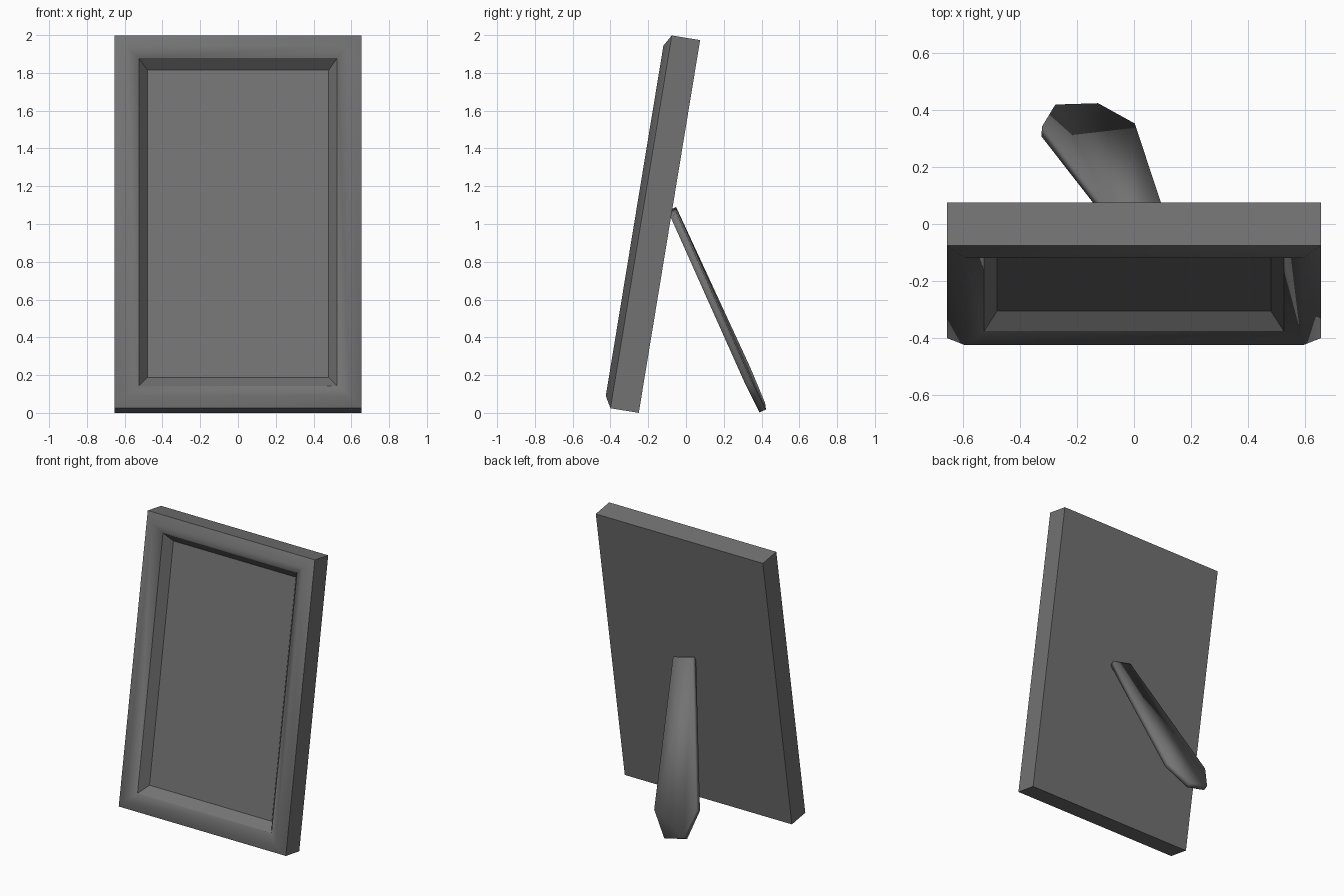
import bpy, bmesh
from math import atan2, radians
from mathutils import Matrix, Vector

if "Cube" in bpy.data.objects:
    bpy.data.objects.remove(bpy.data.objects["Cube"])

grey = bpy.data.materials.new("dark_grey")
grey.diffuse_color = (0.17, 0.17, 0.17, 1)
grey.use_nodes = True
grey.node_tree.nodes["Principled BSDF"].inputs["Base Color"].default_value = grey.diffuse_color


def make_object(name, bm, matrix):
    bmesh.ops.recalc_face_normals(bm, faces=bm.faces[:])
    mesh = bpy.data.meshes.new(name)
    bm.to_mesh(mesh)
    bm.free()
    mesh.transform(matrix)
    mesh.materials.append(grey)
    obj = bpy.data.objects.new(name, mesh)
    bpy.context.collection.objects.link(obj)
    return obj


def loft(rings, soft_edge=lambda a, b: False):
    """Join matching closed rings of points, cap both ends, crease hard edges."""
    bm = bmesh.new()
    loops = [[bm.verts.new(p) for p in ring] for ring in rings]
    level = {v: k for k, loop in enumerate(loops) for v in loop}
    for a, b in zip(loops, loops[1:]):
        for i in range(len(a)):
            j = (i + 1) % len(a)
            bm.faces.new((a[i], a[j], b[j], b[i]))
    bm.faces.new(loops[0])
    bm.faces.new(loops[-1])
    for f in bm.faces:
        f.smooth = True
    for e in bm.edges:
        e.smooth = soft_edge(*sorted(level[v] for v in e.verts))
    return bm


# Picture frame: moulding rings as (side inset, end inset, depth to the front)
WIDTH, HEIGHT = 1.31, 2.0
moulding = [(0, 0, 0), (0, 0, 0.152), (0.063, 0.06, 0.187),
            (0.13, 0.121, 0.147), (0.175, 0.175, 0.085)]
rings = []
for side, end, depth in moulding:
    x = WIDTH / 2 - side
    rings.append([(-x, -depth, end), (x, -depth, end),
                  (x, -depth, HEIGHT - end), (-x, -depth, HEIGHT - end)])
lean = Matrix.Rotation(-atan2(0.325, 1.975), 4, 'X')
# The raised front ridge and its mitres are softly shaded
soft = {(1, 2), (2, 2), (2, 3)}
make_object("picture_frame", loft(rings, lambda a, b: (a, b) in soft),
            Matrix.Translation((0, -0.25, 0)) @ lean)

# Back stand: tapered strut outline as (half width, distance from hinge)
THICKNESS = 0.038
half = [(0.077, 0), (0.167, 0.985), (0.077, 1.168)]
outline = half + [(-w, s) for w, s in reversed(half)]
stand = loft([[(w, s, z) for w, s in outline] for z in (0, -THICKNESS)])
for e in stand.edges:
    e.smooth = e.calc_face_angle() < radians(35)

# Strut axes: across its width, along its length and its outward normal
along = Vector((-0.223, 0.403, -0.887)).normalized()
across = Vector((0.973, 0.03, -0.23))
across = (across - along * across.dot(along)).normalized()
normal = across.cross(along)
orient = Matrix((across, along, normal)).transposed().to_4x4()
make_object("back_stand", stand,
            Matrix.Translation((0.06, -0.05, 1.072)) @ orient)
